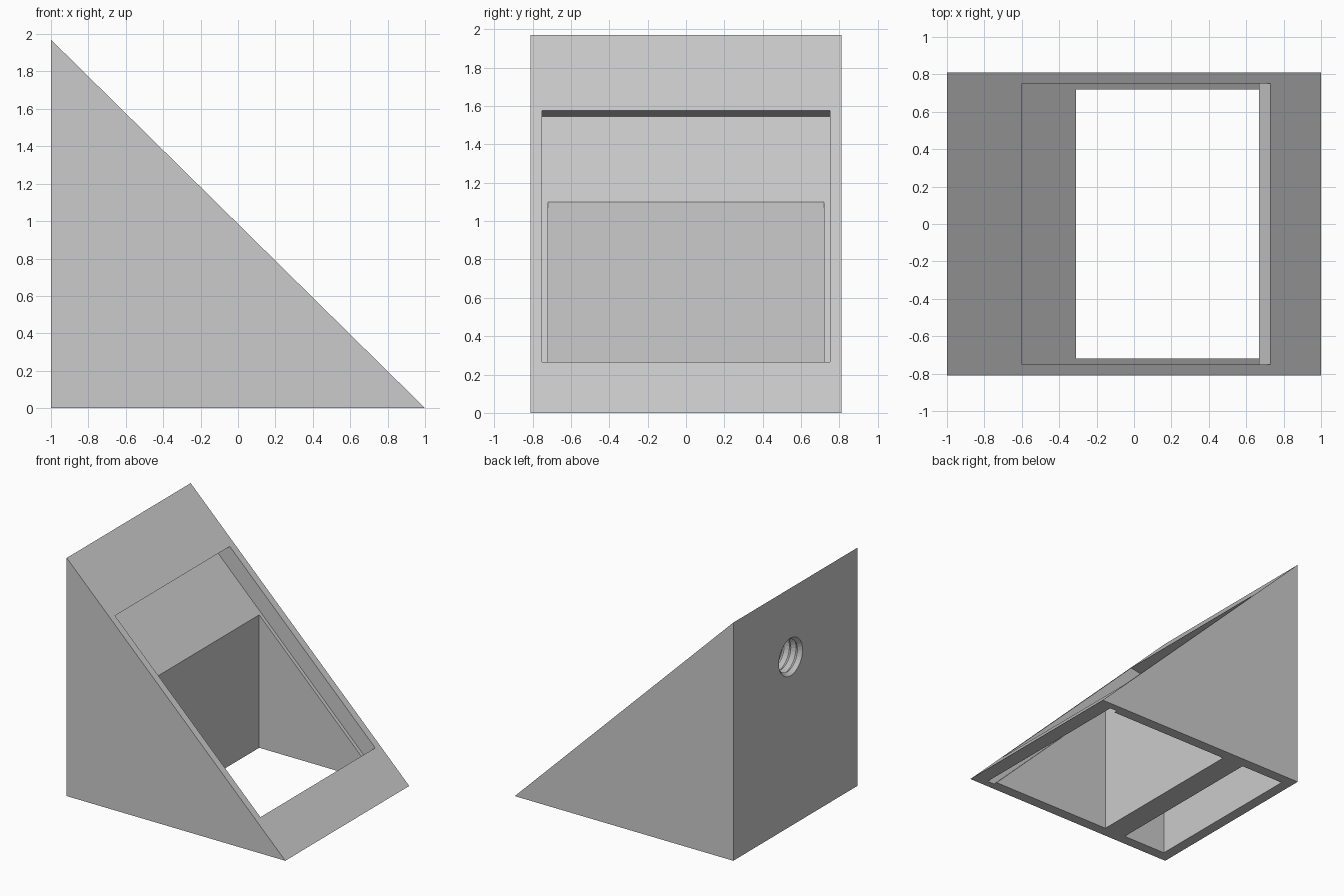
import bpy
import bmesh
import math
from mathutils import Matrix

default = bpy.data.objects.get("Cube")
if default:
    bpy.data.objects.remove(default, do_unlink=True)

grey = bpy.data.materials.new("light_grey")
grey.use_nodes = True
colour = (0.6, 0.6, 0.6, 1)
grey.diffuse_color = colour
grey.node_tree.nodes["Principled BSDF"].inputs["Base Color"].default_value = colour


def finish(name, bm):
    bmesh.ops.recalc_face_normals(bm, faces=bm.faces)
    mesh = bpy.data.meshes.new(name)
    bm.to_mesh(mesh)
    bm.free()
    mesh.materials.append(grey)
    obj = bpy.data.objects.new(name, mesh)
    bpy.context.collection.objects.link(obj)
    return obj


def prism(name, profile, half_width):
    """Extrude an x-z profile along y, centred on y = 0."""
    bm = bmesh.new()
    face = bm.faces.new([bm.verts.new((x, -half_width, z)) for x, z in profile])
    new = bmesh.ops.extrude_face_region(bm, geom=[face])["geom"]
    verts = [v for v in new if isinstance(v, bmesh.types.BMVert)]
    bmesh.ops.translate(bm, verts=verts, vec=(0, 2 * half_width, 0))
    return finish(name, bm)


def lathe(name, profile, origin, sides=32):
    """Revolve (x, radius) points about an axis along x."""
    bm = bmesh.new()
    rings = []
    for x, r in profile:
        angles = [2 * math.pi * i / sides for i in range(sides)]
        rings.append([bm.verts.new((x, r * math.cos(a), r * math.sin(a))) for a in angles])
    for a, b in zip(rings, rings[1:]):
        for i in range(sides):
            j = (i + 1) % sides
            bm.faces.new((a[i], a[j], b[j], b[i]))
    bm.faces.new(rings[0])
    bm.faces.new(rings[-1])
    bm.transform(Matrix.Translation(origin))
    return finish(name, bm)


def cut(target, cutter):
    cutter.hide_render = True
    mod = target.modifiers.new("cut", 'BOOLEAN')
    mod.operation = 'DIFFERENCE'
    mod.solver = 'EXACT'
    mod.object = cutter
    bpy.context.view_layer.objects.active = target
    bpy.ops.object.modifier_apply(modifier=mod.name)
    bpy.data.objects.remove(cutter, do_unlink=True)


# Wedge shaped stand
stand = prism("wedge_stand", [(-1, 0), (1, 0), (-1, 1.97)], 0.81)

# Window in the slope, joined to a panel slot that runs out through the base
cut(stand, prism("panel_slot_cutter", [
    (-0.56, 1.615), (0.77, 0.305), (0.667, 0.203), (0.973, -0.1),
    (0.908, -0.1), (-0.762, 1.545), (-0.60, 1.576)], 0.75))

# Main cavity behind the window
cut(stand, prism("cavity_cutter", [(-0.31, -0.1), (0.94, -0.1), (-0.31, 1.135)], 0.72))

# Rear chamber, open below
cut(stand, prism("rear_chamber_cutter", [
    (-0.91, -0.1), (-0.51, -0.1), (-0.51, 1.1), (-0.91, 1.1)], 0.72))

# Threaded mounting hole in the upright back
pitch = 0.06
thread = [(-0.05, 0.155), (0, 0.155)]
for i in range(3):
    thread += [(pitch * (i + 0.5), 0.13), (pitch * (i + 1), 0.155)]
cut(stand, lathe("thread_cutter", thread, (-1, 0.06, 1.4)))
